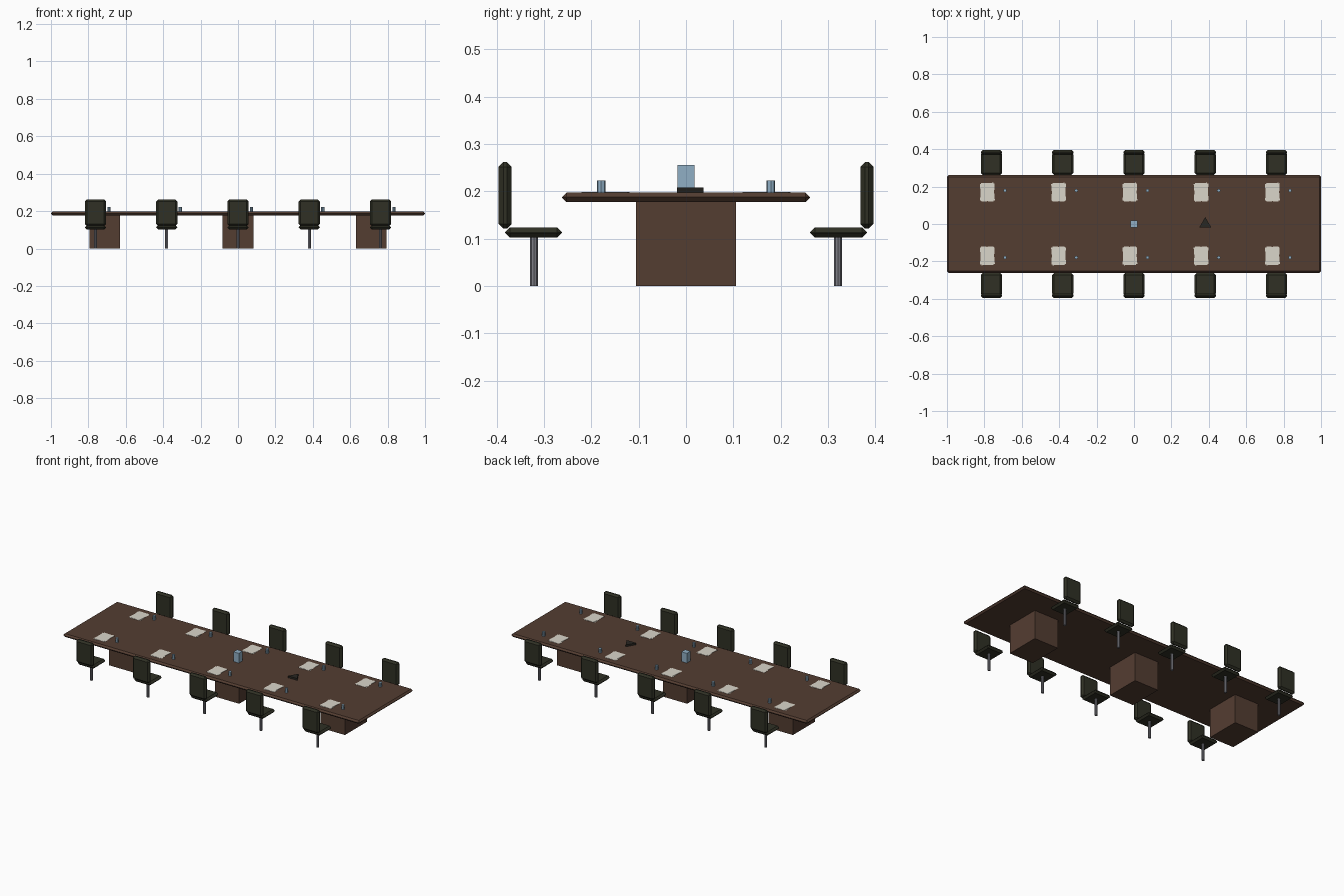
import bpy, bmesh, math
from mathutils import Matrix

if "Cube" in bpy.data.objects:
    bpy.data.objects.remove(bpy.data.objects["Cube"])


def material(name, rgb):
    m = bpy.data.materials.new(name)
    m.diffuse_color = (*rgb, 1)
    m.use_nodes = True
    m.node_tree.nodes["Principled BSDF"].inputs["Base Color"].default_value = m.diffuse_color
    return m


WOOD = material("dark walnut", (0.088, 0.047, 0.031))
LEATHER = material("dark olive leather", (0.029, 0.030, 0.018))
STEEL = material("grey steel", (0.21, 0.21, 0.24))
PAPER = material("off white paper", (0.70, 0.67, 0.59))
GLASS = material("pale blue glass", (0.28, 0.43, 0.56))
PLASTIC = material("black plastic", (0.022, 0.020, 0.016))


def finish(bm, name, mat):
    me = bpy.data.meshes.new(name)
    bm.to_mesh(me)
    bm.free()
    me.materials.append(mat)
    ob = bpy.data.objects.new(name, me)
    bpy.context.collection.objects.link(ob)
    return ob


def box(name, lo, hi, mat, bevel=0, turn=0):
    mid = [(a + b) / 2 for a, b in zip(lo, hi)]
    size = [b - a for a, b in zip(lo, hi)]
    bm = bmesh.new()
    bmesh.ops.create_cube(bm, size=1)
    bmesh.ops.scale(bm, vec=size, verts=bm.verts)
    if bevel:
        bmesh.ops.bevel(bm, geom=bm.edges[:], offset=bevel, segments=1,
                        affect='EDGES', clamp_overlap=True)
    bm.transform(Matrix.Translation(mid) @ Matrix.Rotation(turn, 4, 'Z'))
    return finish(bm, name, mat)


def prism(name, x, y, z0, z1, radius, sides, mat):
    bm = bmesh.new()
    bmesh.ops.create_cone(bm, cap_ends=True, segments=sides, radius1=radius,
                          radius2=radius, depth=z1 - z0)
    bm.transform(Matrix.Translation((x, y, (z0 + z1) / 2)))
    return finish(bm, name, mat)


# Table top and its three pedestals
TOP = 0.197
box("table_top", (-1, -0.262, 0.177), (1, 0.262, TOP), WOOD, bevel=0.0095)
for x in (-0.713, 0, 0.713):
    box("pedestal", (x - 0.082, -0.106, 0), (x + 0.082, 0.106, 0.18), WOOD)

# Ten places: chair, two sheets of paper and a glass
for x in (-0.762, -0.381, 0, 0.381, 0.762):
    for s in (-1, 1):
        def span(a, b):
            return sorted((s * a, s * b))
        y0, y1 = span(0.262, 0.382)
        box("seat", (x - 0.057, y0, 0.102), (x + 0.057, y1, 0.124), LEATHER, bevel=0.0105)
        y0, y1 = span(0.368, 0.396)
        box("backrest", (x - 0.057, y0, 0.121), (x + 0.057, y1, 0.262), LEATHER, bevel=0.0105)
        prism("chair_post", x, s * 0.321, 0, 0.105, 0.008, 8, STEEL)
        for i, turn in enumerate((0.09, -0.07)):
            px, py, pz = x - 0.022, s * 0.170, TOP + 0.001 * i
            box("paper", (px - 0.036, py - 0.048, pz), (px + 0.036, py + 0.048, pz + 0.001),
                PAPER, turn=turn)
        prism("drinking_glass", x + 0.072, s * 0.179, TOP, 0.223, 0.009, 8, GLASS)

# Water jug and triangular conference phone on the centre line
box("water_jug", (-0.018, -0.018, TOP), (0.018, 0.018, 0.256), GLASS)
prism("conference_phone", 0.381, 0, TOP, 0.208, 0.037, 3, PLASTIC)
